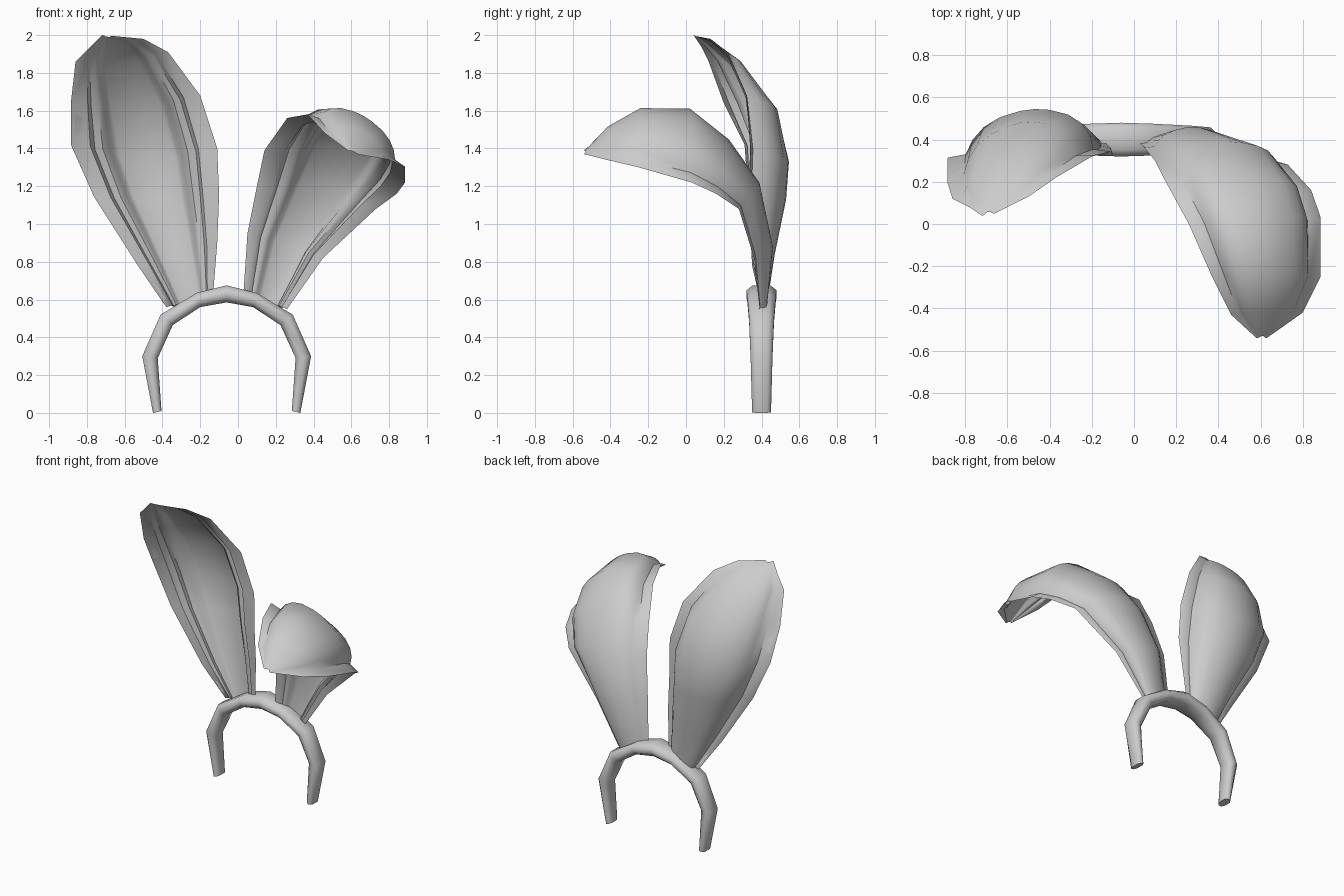
import bpy, bmesh, math
from mathutils import Vector

cube = bpy.data.objects.get("Cube")
if cube:
    bpy.data.objects.remove(cube, do_unlink=True)

mat = bpy.data.materials.new("pale grey")
mat.use_nodes = True
GREY = (0.6, 0.6, 0.6, 1)
mat.diffuse_color = GREY
mat.node_tree.nodes["Principled BSDF"].inputs["Base Color"].default_value = GREY


def loft(name, rings, angle):
    """Join closed rings of points into a capped, smooth shaded mesh."""
    bm = bmesh.new()
    loops = [[bm.verts.new(p) for p in ring] for ring in rings]
    n = len(loops[0])
    for a, b in zip(loops, loops[1:]):
        for i in range(n):
            j = (i + 1) % n
            bm.faces.new((a[i], a[j], b[j], b[i]))
    bm.faces.new(loops[0])
    bm.faces.new(loops[-1])
    bmesh.ops.recalc_face_normals(bm, faces=bm.faces)
    mesh = bpy.data.meshes.new(name)
    bm.to_mesh(mesh)
    bm.free()
    mesh.materials.append(mat)
    obj = bpy.data.objects.new(name, mesh)
    bpy.context.collection.objects.link(obj)
    bpy.ops.object.select_all(action='DESELECT')
    obj.select_set(True)
    bpy.context.view_layer.objects.active = obj
    bpy.ops.object.shade_smooth_by_angle(angle=math.radians(angle))


# Headband: half path as outer x, outer z, inner x, inner z, half depth
half = [(0.39, 0, 0.345, 0.01, 0.05), (0.447, 0.3, 0.365, 0.29, 0.058),
        (0.35, 0.52, 0.285, 0.465, 0.066), (0.16, 0.635, 0.14, 0.56, 0.075),
        (0, 0.675, 0, 0.585, 0.08)]
path = [(-a, b, -c, d, e) for a, b, c, d, e in half] + half[-2::-1]
SECTION = [(0, -0.6), (0, 0.6), (0.3, 1), (0.7, 1), (1, 0.6), (1, -0.6), (0.7, -1), (0.3, -1)]
rings = []
for ox, oz, ix, iz, d in path:
    rings.append([(-0.06 + ox + (ix - ox) * t, 0.4 + d * s, oz + (iz - oz) * t)
                  for t, s in SECTION])
loft("headband", rings, 80)

# Ear section: flat rim, raised inner fold, deep inner panel, rounded back
# given as across (-1 to 1) and depth (0 rim, 1 back of the shell)
FRONT = [(1, 0), (0.74, 0.05), (0.69, 0.28), (0.58, 0.22), (0.49, 0.36),
         (0.44, 0.64), (0.38, 0.7), (0.18, 0.8)]
BACK = [(0.18, 0.97), (0.42, 0.85), (0.6, 0.65), (0.72, 0.38), (0.78, 0.08), (0.99, 0.02)]
side = FRONT + [(0, 0.83)]
EAR = ([(-u, v) for u, v in FRONT] + side[::-1]
       + BACK[::-1] + [(0, 1)] + [(-u, v) for u, v in BACK])


def ear(name, stations):
    """Each station gives the two rim points and the middle of the back."""
    rings = []
    for left, right, back in stations:
        l, r, b = Vector(left), Vector(right), Vector(back)
        mid = (l + r) / 2
        rings.append([mid + (r - l) / 2 * u + (b - mid) * v for u, v in EAR])
    loft(name, rings, 50)


ear("upright_right_ear", [
    ((-.38, .40, .56), (-.13, .38, .65), (-.25, .43, .58)),
    ((-.53, .35, .78), (-.11, .36, .90), (-.33, .47, .84)),
    ((-.76, .33, 1.14), (-.10, .33, 1.15), (-.42, .53, 1.13)),
    ((-.885, .31, 1.42), (-.11, .34, 1.40), (-.47, .545, 1.33)),
    ((-.885, .20, 1.64), (-.20, .32, 1.68), (-.54, .48, 1.60)),
    ((-.86, .12, 1.86), (-.37, .22, 1.91), (-.62, .29, 1.84)),
    ((-.78, .08, 1.94), (-.50, .13, 1.98), (-.65, .15, 1.945)),
    ((-.72, .04, 2.0), (-.66, .05, 1.995), (-.69, .06, 1.99))])

ear("folded_left_ear", [
    ((.03, .38, .65), (.26, .39, .55), (.17, .43, .58)),
    ((.05, .36, .95), (.45, .36, .82), (.28, .46, .88)),
    ((.10, .30, 1.20), (.73, .28, 1.08), (.46, .39, 1.21)),
    ((.14, .22, 1.39), (.84, .16, 1.16), (.57, .22, 1.42)),
    ((.26, .00, 1.56), (.885, .03, 1.22), (.63, .03, 1.565)),
    ((.37, -.25, 1.58), (.885, -.25, 1.30), (.66, -.24, 1.575)),
    ((.46, -.43, 1.48), (.80, -.42, 1.34), (.64, -.41, 1.50)),
    ((.58, -.54, 1.39), (.63, -.54, 1.37), (.61, -.53, 1.385))])
